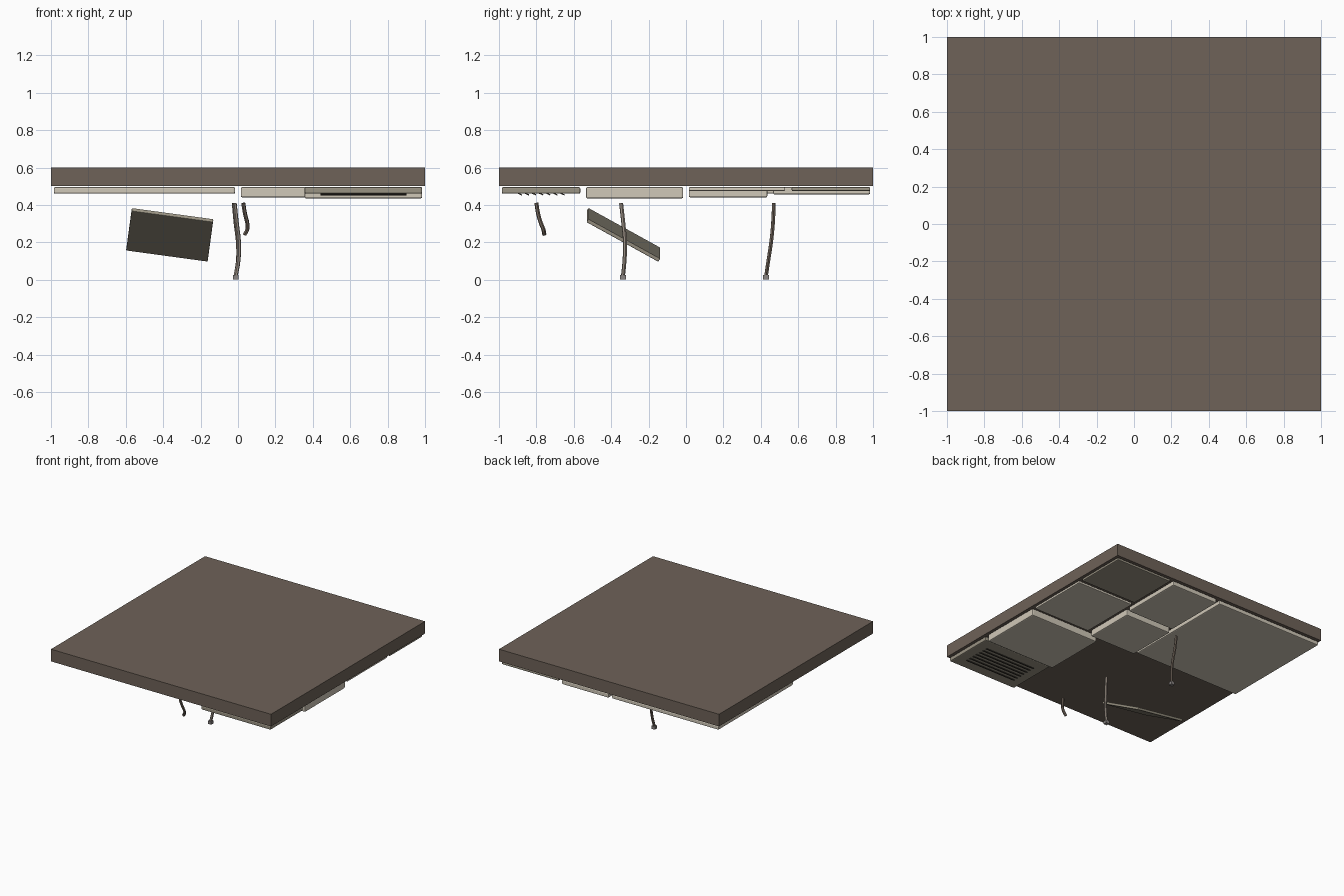
import bpy, bmesh, math
from mathutils import Matrix, Vector

cube = bpy.data.objects.get("Cube")
if cube:
    bpy.data.objects.remove(cube, do_unlink=True)


def material(name, hex_code):
    srgb = [int(hex_code[i:i + 2], 16) / 255 for i in (0, 2, 4)]
    col = [c / 12.92 if c <= 0.04045 else ((c + 0.055) / 1.055) ** 2.4 for c in srgb] + [1]
    mat = bpy.data.materials.new(name)
    mat.use_nodes = True
    mat.diffuse_color = col
    mat.node_tree.nodes["Principled BSDF"].inputs["Base Color"].default_value = col
    return mat


BROWN = material("brown slab", "6E6258")
CREAM = material("cream tile", "D0C8B8")
TAUPE = material("stained taupe", "9A9383")
DARK = material("dark slat", "3C3831")
PALE = material("pale cable", "9A8F84")
GREY = material("grey plug", "8A8583")


def box(name, size, centre, mat, rot=None, bevel=0.0):
    """Box with optional rotation and rounded edges."""
    mesh = bpy.data.meshes.new(name)
    bm = bmesh.new()
    bmesh.ops.create_cube(bm, size=1)
    bmesh.ops.scale(bm, vec=size, verts=bm.verts)
    if bevel:
        bmesh.ops.bevel(bm, geom=bm.edges[:], offset=bevel, segments=2,
                        profile=0.5, affect='EDGES')
    bm.to_mesh(mesh)
    bm.free()
    mesh.materials.append(mat)
    obj = bpy.data.objects.new(name, mesh)
    bpy.context.collection.objects.link(obj)
    obj.matrix_world = Matrix.Translation(centre) @ (rot or Matrix()).to_4x4()
    return obj


def tile(name, x0, x1, y0, y1, bottom, mat, top=0.495):
    """Ceiling tile hung below the slab."""
    return box(name, (x1 - x0, y1 - y0, top - bottom),
               ((x0 + x1) / 2, (y0 + y1) / 2, (top + bottom) / 2), mat,
               bevel=min(0.008, (top - bottom) * 0.3))


def cable(name, points, mat):
    """Round hanging wire along a smooth path."""
    curve = bpy.data.curves.new(name, 'CURVE')
    curve.dimensions = '3D'
    curve.bevel_depth = 0.011
    curve.bevel_resolution = 1
    curve.resolution_u = 4
    curve.use_fill_caps = True
    spline = curve.splines.new('BEZIER')
    spline.bezier_points.add(len(points) - 1)
    for bp, co in zip(spline.bezier_points, points):
        bp.co = co
        bp.handle_left_type = bp.handle_right_type = 'AUTO'
    curve.materials.append(mat)
    obj = bpy.data.objects.new(name, curve)
    bpy.context.collection.objects.link(obj)
    bpy.ops.object.select_all(action='DESELECT')
    obj.select_set(True)
    bpy.context.view_layer.objects.active = obj
    bpy.ops.object.convert(target='MESH')
    bpy.ops.object.shade_smooth_by_angle(angle=math.radians(50))


# Ceiling slab
box("ceiling_slab", (2, 2, 0.1), (0, 0, 0.55), BROWN)

# Hung tiles of different sizes and depths
tile("large_tile", -0.985, -0.015, 0.015, 0.985, 0.46, CREAM)
tile("deep_tile", 0.355, 0.985, -0.535, -0.015, 0.435, CREAM)
tile("inner_tile", 0.015, 0.435, 0.015, 0.435, 0.44, CREAM)
tile("side_tile", 0.465, 0.985, 0.015, 0.53, 0.475, CREAM)
tile("back_tile", 0.015, 0.44, 0.465, 0.985, 0.456, CREAM)
tile("stained_tile", 0.47, 0.985, 0.565, 0.985, 0.474, TAUPE)

# Air vent with tilted slats
tile("vent_panel", 0.355, 0.985, -0.985, -0.565, 0.46, TAUPE)
for i in range(7):
    box(f"vent_slat_{i + 1}", (0.46, 0.028, 0.006), (0.67, -0.89 + i * 0.038, 0.459), DARK,
        Matrix.Rotation(math.radians(-25), 3, 'X'))

# Fallen tile, tipped forward and sideways
across = Vector((0.99, 0, -0.135)).normalized()
normal = across.cross(Vector((-0.067, 0.874, -0.482))).normalized()
tilt = Matrix((across, normal.cross(across), normal)).transposed()
box("fallen_tile", (0.44, 0.44, 0.02), (-0.365, -0.335, 0.24), TAUPE, tilt, 0.004)

# Hanging cables
cable("front_cable", [(-0.018, -0.347, 0.41), (-0.006, -0.335, 0.3), (0.005, -0.326, 0.2),
                      (0.002, -0.329, 0.1), (-0.012, -0.337, 0.02)], PALE)
cable("back_cable", [(-0.022, 0.47, 0.41), (-0.012, 0.465, 0.3), (0, 0.455, 0.2),
                     (0, 0.44, 0.1), (-0.012, 0.428, 0.02)], BROWN)
cable("short_cable", [(0.028, -0.8, 0.41), (0.038, -0.79, 0.35), (0.05, -0.775, 0.3),
                      (0.05, -0.763, 0.27), (0.035, -0.757, 0.24)], BROWN)

# Plugs at the ends of the long cables
for name, y in (("front_plug", -0.337), ("back_plug", 0.428)):
    box(name, (0.03, 0.03, 0.024), (-0.012, y, 0.012), GREY)
